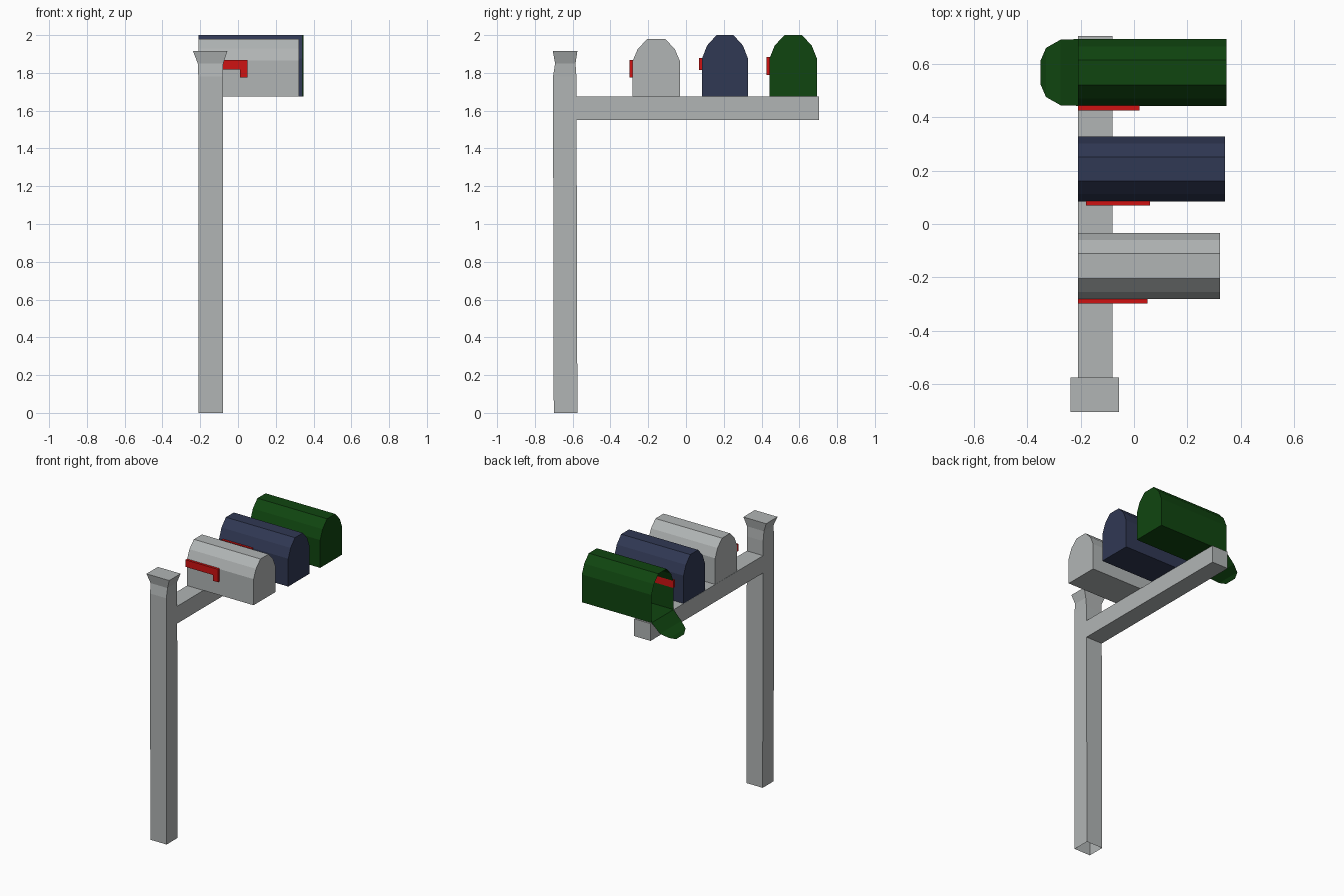
import bpy, bmesh

if "Cube" in bpy.data.objects:
    bpy.data.objects.remove(bpy.data.objects["Cube"])


def material(name, rgb):
    m = bpy.data.materials.new(name)
    m.diffuse_color = (*rgb, 1)
    m.use_nodes = True
    m.node_tree.nodes["Principled BSDF"].inputs["Base Color"].default_value = m.diffuse_color
    return m


GREY = material("galvanised grey", (0.44, 0.46, 0.46))
BLUE = material("navy blue", (0.030, 0.040, 0.088))
GREEN = material("dark green", (0.005, 0.060, 0.005))
RED = material("flag red", (0.62, 0.006, 0.006))


def loft(name, rings, mat, cap_start=True, cap_end=True):
    """Join equal-length point rings with quads, capping the ends if asked."""
    bm = bmesh.new()
    vs = [[bm.verts.new(p) for p in r] for r in rings]
    n = len(vs[0])
    for a, b in zip(vs, vs[1:]):
        for i in range(n):
            j = (i + 1) % n
            bm.faces.new((a[i], a[j], b[j], b[i]))
    if cap_start:
        bm.faces.new(vs[0][::-1])
    if cap_end:
        bm.faces.new(vs[-1])
    bmesh.ops.recalc_face_normals(bm, faces=bm.faces)
    return finish(name, bm, mat)


def finish(name, bm, mat):
    me = bpy.data.meshes.new(name)
    bm.to_mesh(me)
    bm.free()
    me.materials.append(mat)
    ob = bpy.data.objects.new(name, me)
    bpy.context.collection.objects.link(ob)
    return ob


def rect(x0, x1, y0, y1, z):
    return [(x0, y0, z), (x1, y0, z), (x1, y1, z), (x0, y1, z)]


# Post with a flared top, open underneath
loft("post", [rect(-0.21, -0.08, -0.70, -0.575, 0),
              rect(-0.21, -0.08, -0.704, -0.58, 1.78),
              rect(-0.213, -0.078, -0.693, -0.585, 1.85),
              rect(-0.238, -0.056, -0.705, -0.575, 1.915)], GREY, cap_start=False)

# Horizontal arm carrying the boxes
loft("arm", [rect(-0.21, -0.08, -0.58, 0.705, 1.55),
             rect(-0.21, -0.08, -0.58, 0.705, 1.675)], GREY)

# Half of the arched box outline: fraction of half width, fraction of height
HALF = [(1, 0), (1, 0.62), (0.78, 0.83), (0.37, 1)]
BASE = 1.676


def mailbox(name, x1, y0, y1, top, mat, front=True):
    c, w, h = (y0 + y1) / 2, (y1 - y0) / 2, top - BASE
    outline = HALF + [(-a, b) for a, b in reversed(HALF)]
    rings = [[(x, c + a * w, BASE + b * h) for a, b in outline] for x in (-0.21, x1)]
    loft(name, rings, mat, cap_start=front)


def flag(name, x0, x1, y0, y1, z0, z1):
    zm, xm = z0 + 0.45 * (z1 - z0), x1 - 0.04
    shape = [(x0, z1), (x0, zm), (xm, zm), (xm, z0), (x1, z0), (x1, z1)]
    loft(name, [[(x, y, z) for x, z in shape] for y in (y0, y1)], RED)


mailbox("grey_mailbox", 0.322, -0.282, -0.033, 1.98, GREY)
mailbox("blue_mailbox", 0.342, 0.085, 0.328, 2.0, BLUE)
mailbox("green_mailbox", 0.347, 0.442, 0.693, 2.0, GREEN, front=False)

flag("grey_box_flag", -0.21, 0.05, -0.298, -0.28, 1.775, 1.868)
flag("blue_box_flag", -0.18, 0.06, 0.07, 0.087, 1.815, 1.88)
flag("green_box_flag", -0.21, 0.02, 0.425, 0.445, 1.79, 1.885)

# Open door: thin bent sheet hanging from the green box (x, z, half width)
bm = bmesh.new()
rows = [[bm.verts.new((x, 0.568 + s * w, z)) for s in (-1, 1)]
        for x, z, w in [(-0.21, 1.676, 0.125), (-0.275, 1.613, 0.123),
                        (-0.33, 1.585, 0.092), (-0.35, 1.565, 0.045)]]
for a, b in zip(rows, rows[1:]):
    bm.faces.new((a[0], a[1], b[1], b[0]))
bmesh.ops.recalc_face_normals(bm, faces=bm.faces)
finish("green_box_door", bm, GREEN)
